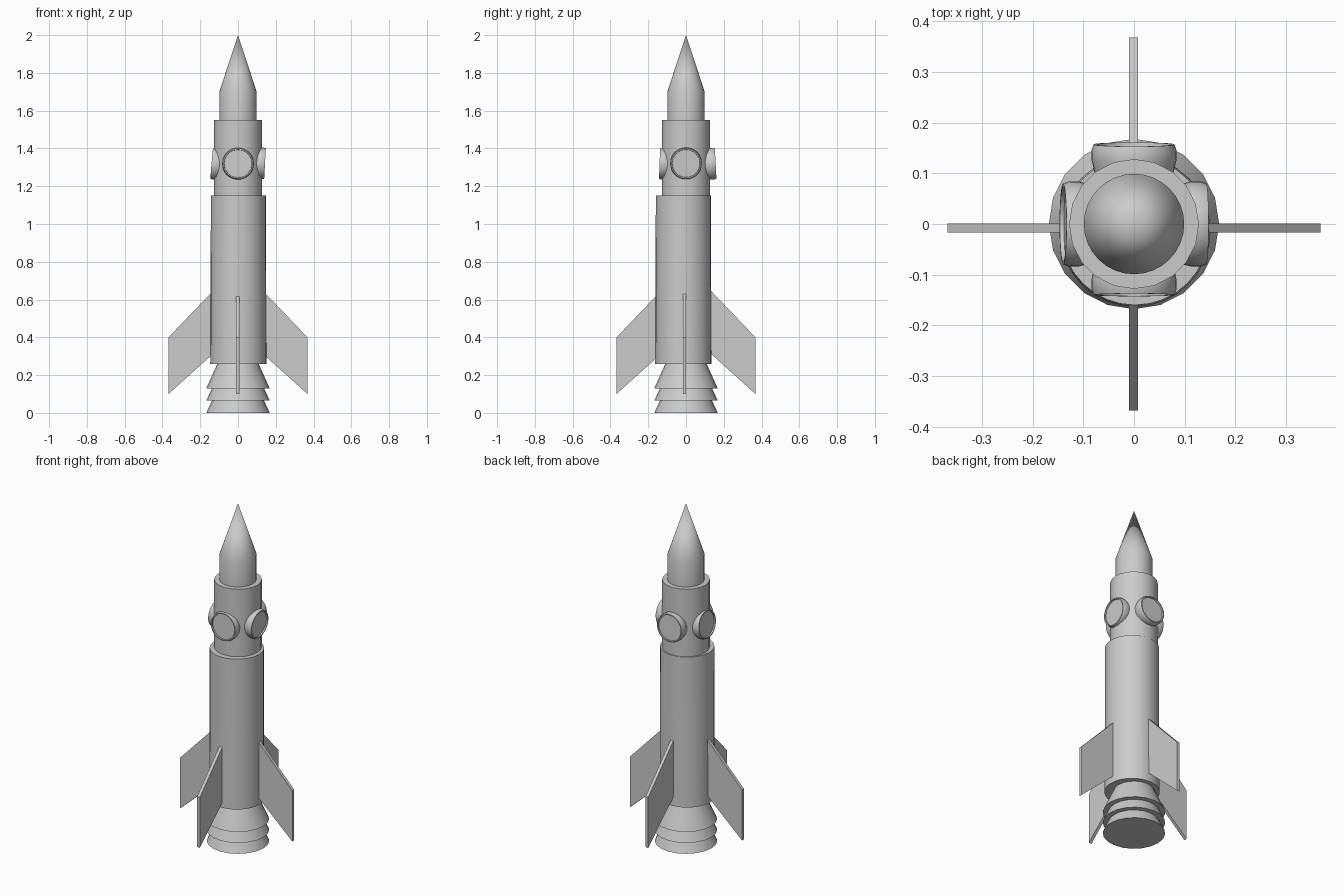
import bpy
import bmesh
from math import radians, cos, sin, pi
from mathutils import Matrix, Vector

cube = bpy.data.objects.get("Cube")
if cube:
    bpy.data.objects.remove(cube)

grey = bpy.data.materials.new("hull_grey")
grey.use_nodes = True
grey.diffuse_color = (0.6, 0.6, 0.6, 1)
grey.node_tree.nodes["Principled BSDF"].inputs["Base Color"].default_value = (0.6, 0.6, 0.6, 1)


def finish(name, bm):
    bmesh.ops.recalc_face_normals(bm, faces=bm.faces)
    mesh = bpy.data.meshes.new(name)
    bm.to_mesh(mesh)
    bm.free()
    mesh.materials.append(grey)
    obj = bpy.data.objects.new(name, mesh)
    bpy.context.collection.objects.link(obj)
    bpy.ops.object.select_all(action='DESELECT')
    obj.select_set(True)
    bpy.context.view_layer.objects.active = obj
    bpy.ops.object.shade_smooth_by_angle(angle=radians(30))
    return obj


def lathe(name, profile, sides, matrix=Matrix()):
    """Turn a (radius, height) profile around z; zero radii close to a point."""
    bm = bmesh.new()
    rings = []
    for r, z in profile:
        if r == 0:
            rings.append([bm.verts.new((0, 0, z))] * sides)
        else:
            rings.append([bm.verts.new((r * cos(2 * pi * i / sides),
                                        r * sin(2 * pi * i / sides), z))
                          for i in range(sides)])
    for low, high in zip(rings, rings[1:]):
        for i in range(sides):
            j = (i + 1) % sides
            corners = dict.fromkeys((low[i], low[j], high[j], high[i]))
            bm.faces.new(list(corners))
    bm.transform(matrix)
    return finish(name, bm)


# Engine: three stacked flared skirts
skirt = 0.065
lathe("engine_bell", [(0, 0), (0.168, 0), (0.138, skirt), (0.168, skirt),
                      (0.138, 2 * skirt), (0.168, 2 * skirt),
                      (0.105, 0.27), (0, 0.27)], 20)

# Hull, set slightly towards the front
lathe("main_body", [(0, 0.26), (0.149, 0.26), (0.147, 0.45), (0.146, 1.15), (0, 1.15)],
      32, Matrix.Translation((0.002, -0.014, 0)))
lathe("upper_section", [(0, 1.14), (0.128, 1.14), (0.128, 1.55), (0, 1.55)], 20)
lathe("nose", [(0, 1.54), (0.099, 1.54), (0.099, 1.70), (0, 2.0)], 32)

# Portholes: rounded rim and recessed pane, heights measured from the rim front
rim = [(0.078, -0.055), (0.084, -0.03), (0.084, -0.012), (0.080, 0),
       (0.074, 0), (0.073, -0.008), (0, -0.008)]
portholes = {"left": (0, 0.143, -3), "back": (90, 0.157, 3),
             "right": (180, 0.140, 5), "front": (270, 0.140, 2)}
for side, (turn, reach, tilt) in portholes.items():
    a = radians(turn)
    place = Matrix.Translation(Vector((cos(a) * reach, sin(a) * reach, 1.32)))
    aim = Matrix.Rotation(a, 4, 'Z') @ Matrix.Rotation(radians(90 - tilt), 4, 'Y')
    lathe(side + "_porthole", rim, 32, place @ aim)

# Swept fins with their roots inside the hull
outline = [(0.09, 0.69), (0.368, 0.40), (0.368, 0.10), (0.09, 0.35)]
offsets = {"left": (0, (0, -0.008)), "back": (90, (-0.001, 0)),
           "right": (180, (0, -0.008)), "front": (270, (-0.001, 0))}
for side, (turn, (dx, dy)) in offsets.items():
    bm = bmesh.new()
    face = bm.faces.new([bm.verts.new((x, -0.009, z)) for x, z in outline])
    ext = bmesh.ops.extrude_face_region(bm, geom=[face])
    moved = [v for v in ext["geom"] if isinstance(v, bmesh.types.BMVert)]
    bmesh.ops.translate(bm, verts=moved, vec=(0, 0.018, 0))
    bm.transform(Matrix.Translation((dx, dy, 0)) @ Matrix.Rotation(radians(turn), 4, 'Z'))
    finish(side + "_fin", bm)
